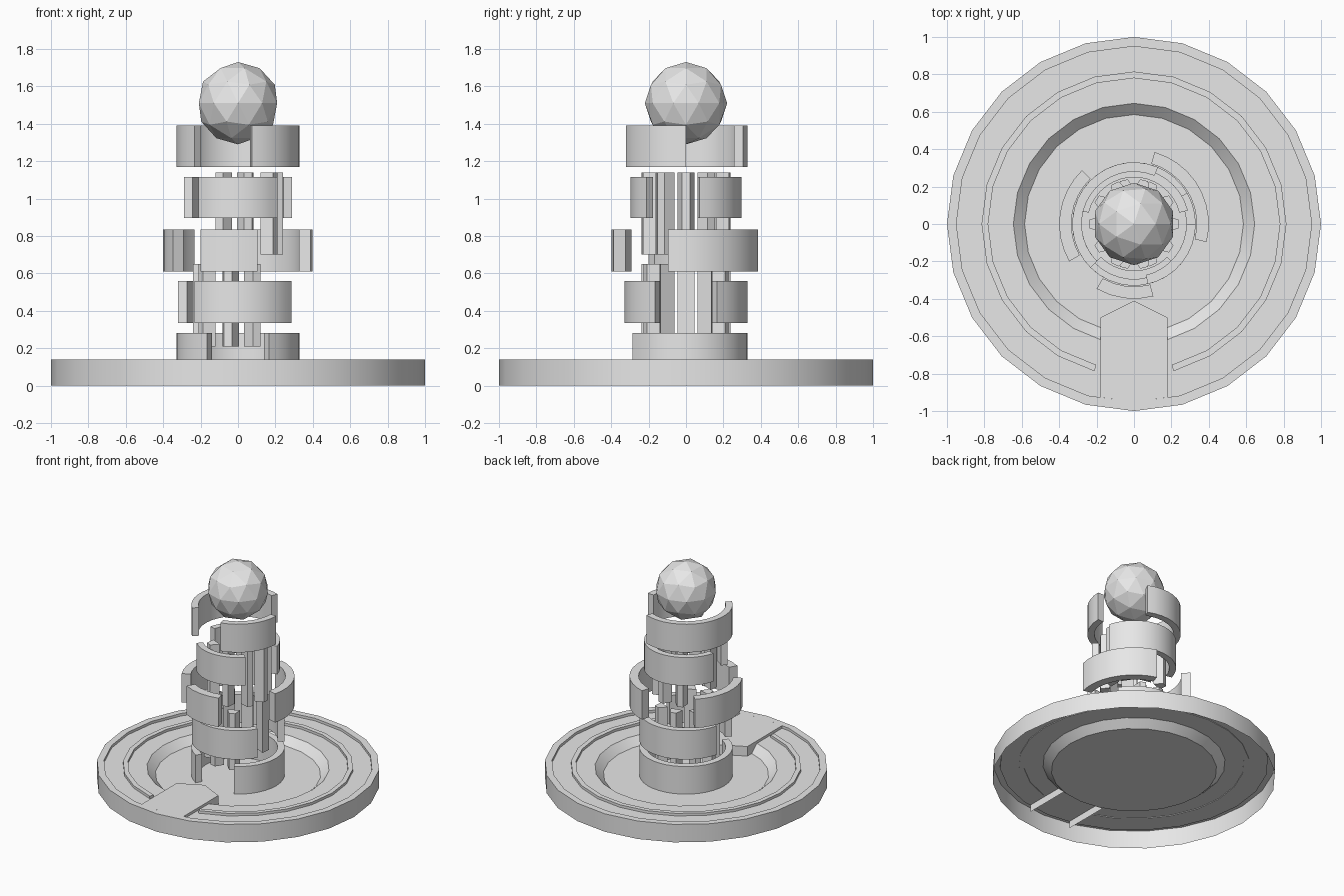
import bpy, bmesh, math
from math import sin, cos, radians, pi

if "Cube" in bpy.data.objects:
    bpy.data.objects.remove(bpy.data.objects["Cube"])

grey = bpy.data.materials.new("light_grey")
grey.diffuse_color = (0.8, 0.8, 0.8, 1)
grey.use_nodes = True
grey.node_tree.nodes["Principled BSDF"].inputs["Base Color"].default_value = grey.diffuse_color

FLOOR, TRACK, RIM = 0.065, 0.12, 0.14


def finish(bm, name, smooth=True):
    bmesh.ops.recalc_face_normals(bm, faces=bm.faces)
    me = bpy.data.meshes.new(name)
    bm.to_mesh(me)
    bm.free()
    ob = bpy.data.objects.new(name, me)
    bpy.context.collection.objects.link(ob)
    me.materials.append(grey)
    if smooth:
        bpy.ops.object.select_all(action='DESELECT')
        ob.select_set(True)
        bpy.context.view_layer.objects.active = ob
        bpy.ops.object.shade_smooth_by_angle(angle=radians(25))
    return ob


def add_sector(bm, r0, r1, z0, z1, a0, a1, step=10):
    """Curved block between two radii, two heights and two angles (degrees)."""
    n = max(2, round((a1 - a0) / step))
    rows = []
    for i in range(n + 1):
        a = radians(a0 + (a1 - a0) * i / n)
        rows.append([bm.verts.new((r * cos(a), r * sin(a), z))
                     for r, z in ((r0, z0), (r1, z0), (r1, z1), (r0, z1))])
    for p, q in zip(rows, rows[1:]):
        for k in range(4):
            bm.faces.new((p[k], p[(k + 1) % 4], q[(k + 1) % 4], q[k]))
    bm.faces.new(rows[0])
    bm.faces.new(rows[-1][::-1])


# Round base: an open-bottomed shell with a rim, a sunken track and a bowl
profile = [(1.0, 0), (1.0, RIM), (0.95, RIM), (0.95, TRACK),
           (0.645, TRACK), (0.585, FLOOR)]
bm = bmesh.new()
rings = [[bm.verts.new((r * cos(2 * pi * i / 24), r * sin(2 * pi * i / 24), z))
          for i in range(24)] for r, z in profile]
for lo, hi in zip(rings, rings[1:]):
    for i in range(24):
        j = (i + 1) % 24
        bm.faces.new((lo[i], lo[j], hi[j], hi[i]))
bm.faces.new(rings[-1])
base = finish(bm, "base")

# Raised rail on the track, open where the walkway crosses
bm = bmesh.new()
add_sector(bm, 0.78, 0.815, TRACK - 0.005, RIM, -75, 255, 15)
finish(bm, "track_rail")

# Walkway from the rim to a point above the bowl, with side walls
bm = bmesh.new()
outline = [(0.18, -0.926), (0.18, -0.5), (0, -0.41), (-0.18, -0.5), (-0.18, -0.926)]
top = [bm.verts.new((x, y, RIM)) for x, y in outline]
low = [bm.verts.new((x, y, FLOOR)) for x, y in outline]
bm.faces.new(top + [bm.verts.new((0, -0.95, RIM))])
for i in range(4):
    bm.faces.new((low[i], low[i + 1], top[i + 1], top[i]))
finish(bm, "walkway", smooth=False)

# Tiers of curved bands: inner radius, outer radius, bottom, top, angle spans
tiers = [
    (0.28, 0.33, FLOOR, 0.28, [(-60, 240)]),
    (0.28, 0.33, 0.335, 0.56, [(30, 166), (225, 330)]),
    (0.335, 0.40, 0.61, 0.835, [(-14, 74), (134, 210), (240, 285)]),
    (0.25, 0.297, 0.895, 1.115, [(14, 166), (225, 315)]),
    (0.28, 0.33, 1.17, 1.39, [(67, 225), (283, 360)]),
]
for n, (r0, r1, z0, z1, spans) in enumerate(tiers, 1):
    bm = bmesh.new()
    for a0, a1 in spans:
        add_sector(bm, r0, r1, z0, z1, a0, a1)
    finish(bm, f"band_tier_{n}")


# Two half circles of tapered pillars, facing opposite sides
def pillars(name, z0, z1, turn):
    bm = bmesh.new()
    section = [(0.175, -0.045), (0.24, -0.022), (0.24, 0.022), (0.175, 0.045)]
    for deg in (-115, -77, -34, 0, 34, 77, 115):
        a = radians(deg + turn)
        lo, hi = ([bm.verts.new((u * cos(a) - v * sin(a), u * sin(a) + v * cos(a), z))
                   for u, v in section] for z in (z0, z1))
        bm.faces.new(lo[::-1])
        bm.faces.new(hi)
        for i in range(4):
            j = (i + 1) % 4
            bm.faces.new((lo[i], lo[j], hi[j], hi[i]))
    finish(bm, name, smooth=False)


pillars("upper_pillars", 0.70, 1.14, 0)
pillars("lower_pillars", 0.21, 0.65, 180)

# Faceted ball floating at the top
bm = bmesh.new()
bmesh.ops.create_icosphere(bm, subdivisions=2, radius=0.22)
ball = finish(bm, "ball", smooth=False)
ball.location.z = 1.51
